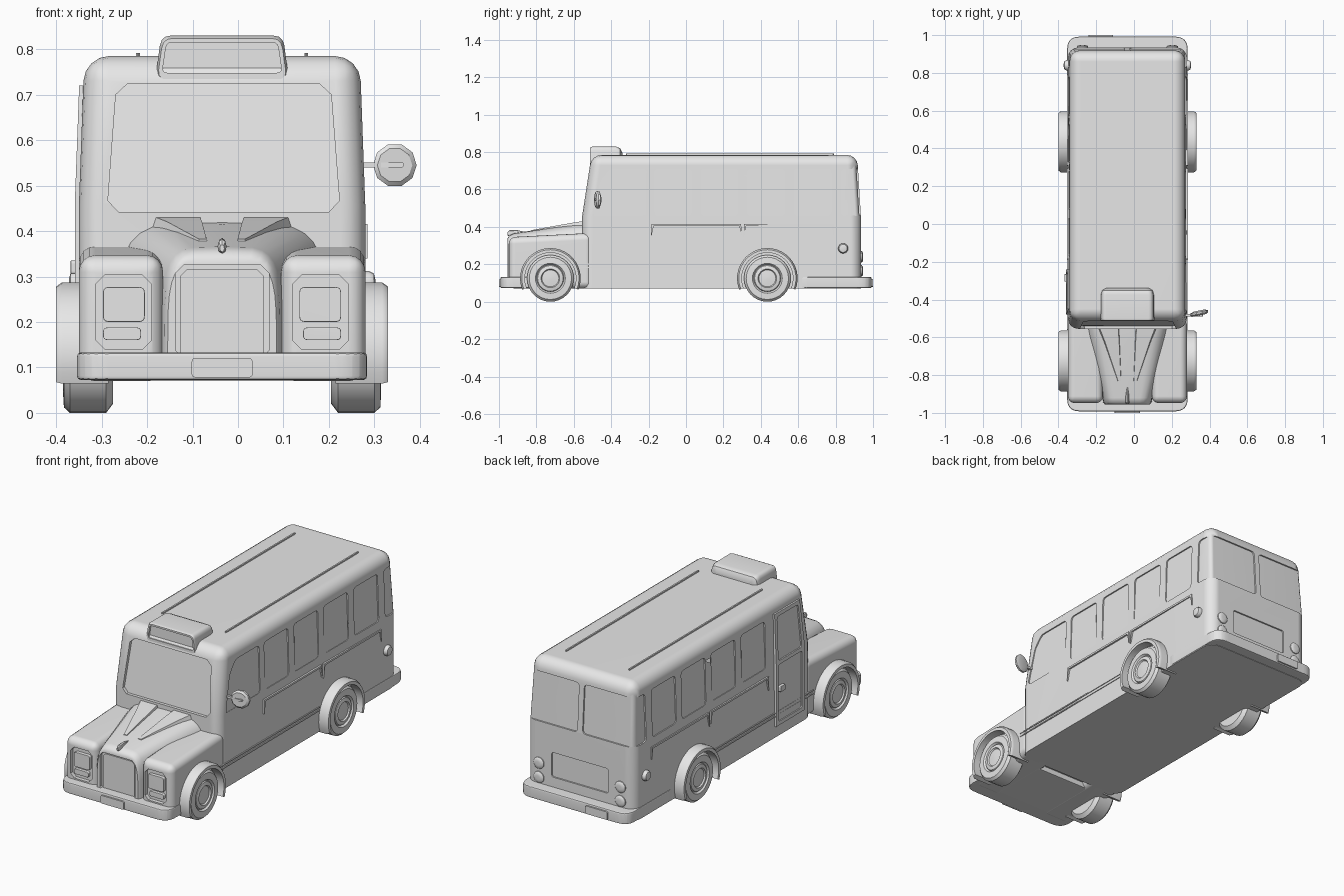
import bpy, bmesh
from math import sin, cos, pi, radians
from mathutils import Vector

old = bpy.data.objects.get("Cube")
if old:
    bpy.data.objects.remove(old, do_unlink=True)

GREY = (0.8, 0.8, 0.8, 1)
paint = bpy.data.materials.new("plain_grey")
paint.use_nodes = True
paint.diffuse_color = GREY
paint.node_tree.nodes["Principled BSDF"].inputs["Base Color"].default_value = GREY

CX = -0.035      # centre line of the bus
BELT = 0.46      # height where the sides begin to lean in
ROOF = 0.785
parts = []


def lean(z):
    return max(0, z - BELT) / (ROOF - BELT)


def loft(name, rings, bevel=0, pick=None, closed=False, segments=4):
    """Skin a row of equal rings, cap the ends and round the chosen edges."""
    bm = bmesh.new()
    rows = [[bm.verts.new((x + CX, y, z)) for x, y, z in ring] for ring in rings]
    n = len(rows[0])
    pairs = list(zip(rows, rows[1:])) + ([(rows[-1], rows[0])] if closed else [])
    for a, b in pairs:
        for i in range(n):
            j = (i + 1) % n
            bm.faces.new((a[i], a[j], b[j], b[i]))
    if not closed:
        bm.faces.new(rows[0])
        bm.faces.new(rows[-1])
    bmesh.ops.recalc_face_normals(bm, faces=bm.faces)
    if bevel:
        edges = [e for e in bm.edges if pick is None or pick(e)]
        bmesh.ops.bevel(bm, geom=edges, offset=bevel, segments=segments, profile=0.5,
                        affect='EDGES', clamp_overlap=True)
    mesh = bpy.data.meshes.new(name)
    bm.to_mesh(mesh)
    bm.free()
    mesh.materials.append(paint)
    ob = bpy.data.objects.new(name, mesh)
    bpy.context.collection.objects.link(ob)
    parts.append(ob)
    return ob


def rounded(pts, r, steps=3):
    """Round the corners of a flat outline (one step makes a chamfer)."""
    out, n = [], len(pts)
    for i in range(n):
        p, a, b = (Vector(pts[k % n]) for k in (i, i - 1, i + 1))
        s, e = p + (a - p).normalized() * r, p + (b - p).normalized() * r
        for k in range(steps + 1):
            t = k / steps
            out.append(tuple(s * (1 - t) ** 2 + p * 2 * t * (1 - t) + e * t * t))
    return out


def rect(u0, u1, v0, v1, r=0.02, steps=3):
    return rounded([(u0, v0), (u1, v0), (u1, v1), (u0, v1)], r, steps)


# Surface maps: u along, v up, d outward
def side(s):
    return lambda u, v, d: (s * (0.315 - 0.012 * lean(v) + d), u, v)

def front(u, v, d): return (u, -0.555 + 0.05 * lean(v) - d, v)
def rear(u, v, d): return (u, 0.935 - 0.02 * lean(v) + d, v)
def flat_front(y): return lambda u, v, d: (u, y - d, v)
def flat_rear(y): return lambda u, v, d: (u, y + d, v)
def plan(u, v, d): return (u, v, d)


def panel(name, surface, outline, d0, d1, bevel=0):
    rings = [[surface(u, v, d) for u, v in outline] for d in (d0, d1)]
    return loft(name, rings, bevel, segments=2)


def recess(target, surface, outline, depth):
    cutter = panel("cutter", surface, outline, -depth, 0.05)
    parts.remove(cutter)
    bpy.context.view_layer.objects.active = target
    mod = target.modifiers.new("recess", 'BOOLEAN')
    mod.operation, mod.solver, mod.object = 'DIFFERENCE', 'EXACT', cutter
    bpy.ops.object.modifier_apply(modifier=mod.name)
    bpy.data.objects.remove(cutter, do_unlink=True)


def lamp(name, surface, u, v, r, depth):
    rings = []
    for k, d in ((1, -0.02), (1, depth * 0.4), (0.8, depth * 0.85), (0.35, depth)):
        rings.append([surface(u + k * r * cos(a), v + k * r * sin(a), d)
                      for a in (i * pi / 8 for i in range(16))])
    loft(name, rings)


# Main body shell
profile = [(-0.555, 0.07), (-0.555, BELT), (-0.505, ROOF),
           (0.915, ROOF), (0.935, BELT), (0.935, 0.07)]
shell = [[side(s)(y, z, 0) for y, z in profile] for s in (-1, 1)]

def body_edges(e):
    a, b = (v.co for v in e.verts)
    low = abs(a.z - b.z) < 0.01 and a.z < ROOF - 0.01
    return not low

body = loft("body", shell, 0.055, body_edges)

# Recessed windows
recess(body, front, rounded([(-0.253, 0.442), (0.26, 0.442), (0.238, 0.725), (-0.232, 0.725)],
                            0.025, 1), 0.016)
for s in (-1, 1):
    for i in range(4):
        y = -0.17 + 0.249 * i
        recess(body, side(s), rect(y, y + 0.2, BELT, 0.71), 0.007)
    recess(body, side(s), rect(0.83, 1.0, BELT, 0.71), 0.007)
    recess(body, rear, rect(s * 0.015, s * 0.36, BELT, 0.715), 0.008)
recess(body, side(1), rounded([(-0.5, BELT), (-0.21, BELT), (-0.21, 0.71),
                               (-0.405, 0.71), (-0.455, 0.65)], 0.02), 0.007)
recess(body, rear, rect(-0.165, 0.165, 0.185, 0.315, 0.012), 0.008)

# Passenger door
door = panel("door", side(-1), [(-0.48, 0.13), (-0.24, 0.13), (-0.24, BELT), (-0.24, 0.72),
                                (-0.45, 0.72), (-0.48, BELT)], -0.02, 0.009)
recess(door, side(-1), rect(-0.455, -0.26, 0.15, 0.45, 0.012), -0.003)
recess(door, side(-1), rounded([(-0.455, 0.47), (-0.26, 0.47), (-0.26, 0.7),
                                (-0.435, 0.7)], 0.015), -0.002)
panel("door_handle", side(-1), rect(-0.305, -0.265, 0.305, 0.335, 0.006), 0, 0.018, 0.004)

# Side trim and lamps
for s in (-1, 1):
    for z in (0.18, 0.197):
        panel("sill_strip", side(s), rect(-0.56, 0.28, z, z + 0.006, 0.002, 1), -0.01, 0.004)
    for y in (-0.185, 0.31):
        panel("belt_trim", side(s), [(y, 0.415), (y + 0.48, 0.415), (y + 0.482, 0.35),
              (y + 0.47, 0.405), (y + 0.012, 0.405), (y - 0.002, 0.34)], -0.01, 0.005)
    lamp("side_lamp", side(s), 0.84, 0.285, 0.027, 0.022)
    for z in (0.165, 0.24):
        lamp("tail_lamp", rear, s * 0.238, z, 0.03, 0.012)
    panel("roof_rail", plan, rect(s * 0.185 - 0.004, s * 0.185 + 0.004, -0.32, 0.79, 0.003, 1),
          ROOF - 0.02, ROOF + 0.007)

# Roof sign
rings = []
for y, k, top in ((-0.512, 0.97, 0.824), (-0.5, 1, 0.83), (-0.375, 1, 0.83),
                  (-0.352, 0.96, 0.82), (-0.34, 0.85, 0.795)):
    shape = rounded([(-0.147 * k, 0.733), (0.147 * k, 0.733),
                     (0.134 * k, top), (-0.134 * k, top)], 0.022)
    rings.append([(x, y, z) for x, z in shape])
sign = loft("roof_sign", rings)
recess(sign, flat_front(-0.512), rounded([(-0.132, 0.748), (0.132, 0.748),
                                          (0.122, 0.815), (-0.122, 0.815)], 0.012), 0.012)

# Bonnet with raised wings and ornament
rings = []
for y, w, h in ((-0.52, 0.24, 0.422), (-0.6, 0.222, 0.414), (-0.92, 0.133, 0.366),
                (-0.945, 0.128, 0.354), (-0.955, 0.12, 0.338)):
    arch = [(i * pi / 16) for i in range(17)]
    rings.append([(w * (1 if cos(a) > 0 else -1) * abs(cos(a)) ** 0.42, y,
                   0.1 + (h - 0.1) * max(0, sin(a)) ** 0.42) for a in arch])
bonnet = loft("bonnet", rings)
recess(bonnet, flat_front(-0.955), rect(-0.103, 0.103, 0.12, 0.325, 0.018, 1), 0.018)
panel("grille", flat_front(-0.94), rect(-0.092, 0.092, 0.12, 0.315, 0.014, 1), -0.01, 0.004)
for s in (-1, 1):
    wing = [[(s * x, y, z) for x, z in ((a, h - 0.03), (b, h - 0.03), (b - 0.01, h), (a + 0.008, h))]
            for y, a, b, h in ((-0.555, 0.04, 0.155, 0.43), (-0.62, 0.036, 0.13, 0.42),
                               (-0.83, 0.026, 0.06, 0.382))]
    loft("bonnet_wing", wing)
rings = [[(r * cos(i * pi / 4), y, z + 1.6 * r * sin(i * pi / 4)) for i in range(8)]
         for y, z, r in ((-0.955, 0.362, 0.005), (-0.945, 0.366, 0.01),
                         (-0.91, 0.37, 0.009), (-0.865, 0.37, 0.003))]
loft("bonnet_ornament", rings)

# Front fenders and headlights
for s in (-1, 1):
    fender = loft("front_fender", [[(s * 0.13, y, 0.07), (s * 0.315, y, 0.07),
                                    (s * 0.315, y, h), (s * 0.13, y, h)]
                                   for y, h in ((-0.948, 0.345), (-0.5, 0.368))], 0.036)
    nose = flat_front(-0.948)
    recess(fender, nose, rect(s * 0.155, s * 0.278, 0.14, 0.303, 0.02, 1), 0.02)
    panel("headlight", nose, rect(s * 0.17, s * 0.262, 0.2, 0.277, 0.012), -0.03, -0.002, 0.004)
    panel("turn_signal", nose, rect(s * 0.178, s * 0.262, 0.16, 0.188, 0.01), -0.03, -0.004, 0.004)

# Bumpers and number plates
for name, y0, y1 in (("front_bumper", -0.992, -0.6), ("rear_bumper", 0.992, 0.58)):
    outline = rounded([(-0.319, y0), (0.319, y0), (0.319, y1), (-0.319, y1)], 0.065, 5)
    panel(name, plan, outline, 0.072, 0.133, 0.012)
panel("front_plate", flat_front(-0.992), rect(-0.067, 0.067, 0.078, 0.12, 0.008), -0.01, 0.008)
panel("rear_plate", flat_rear(0.992), rect(-0.205, -0.075, 0.08, 0.122, 0.008), -0.01, 0.008)

# Wheels and arches
tyre = ((0.105, 0.24), (0.125, 0.255), (0.125, 0.335), (0.113, 0.348), (0.08, 0.35),
        (0.072, 0.34), (0.068, 0.346), (0.05, 0.35), (0.045, 0.343), (0.01, 0.346))
for s in (-1, 1):
    for y in (-0.725, 0.435):
        loft("wheel", [[(s * x, y + r * cos(i * pi / 16), 0.125 + r * sin(i * pi / 16))
                        for i in range(32)] for r, x in tyre])
        section = ((0.137, 0.25), (0.162, 0.25), (0.162, 0.352), (0.153, 0.365), (0.137, 0.365))
        angles = [radians(-22 + 224 * i / 24) for i in range(25)]
        loft("wheel_arch", [[(s * x, y + r * cos(a), 0.125 + r * sin(a)) for r, x in section]
                            for a in angles])

# Wing mirror on an arm
rings = [[(0.38 + k * 0.048 * cos(i * pi / 5), -0.472 + d - 0.2 * k * 0.048 * cos(i * pi / 5) * -1,
           0.545 + k * 0.048 * sin(i * pi / 5)) for i in range(10)]
         for k, d in ((0.8, -0.012), (1, -0.004), (1, 0.006), (0.6, 0.014))]
loft("wing_mirror", rings)
panel("mirror_arm", flat_front(-0.484), rect(0.29, 0.4, 0.54, 0.551, 0.003, 1), -0.008, 0.006)

# Smooth shading with sharp creases
for ob in parts:
    bpy.ops.object.select_all(action='DESELECT')
    ob.select_set(True)
    bpy.context.view_layer.objects.active = ob
    bpy.ops.object.shade_smooth_by_angle(angle=radians(35))
    mod = ob.modifiers.new("even_shading", 'WEIGHTED_NORMAL')
    mod.keep_sharp = True
